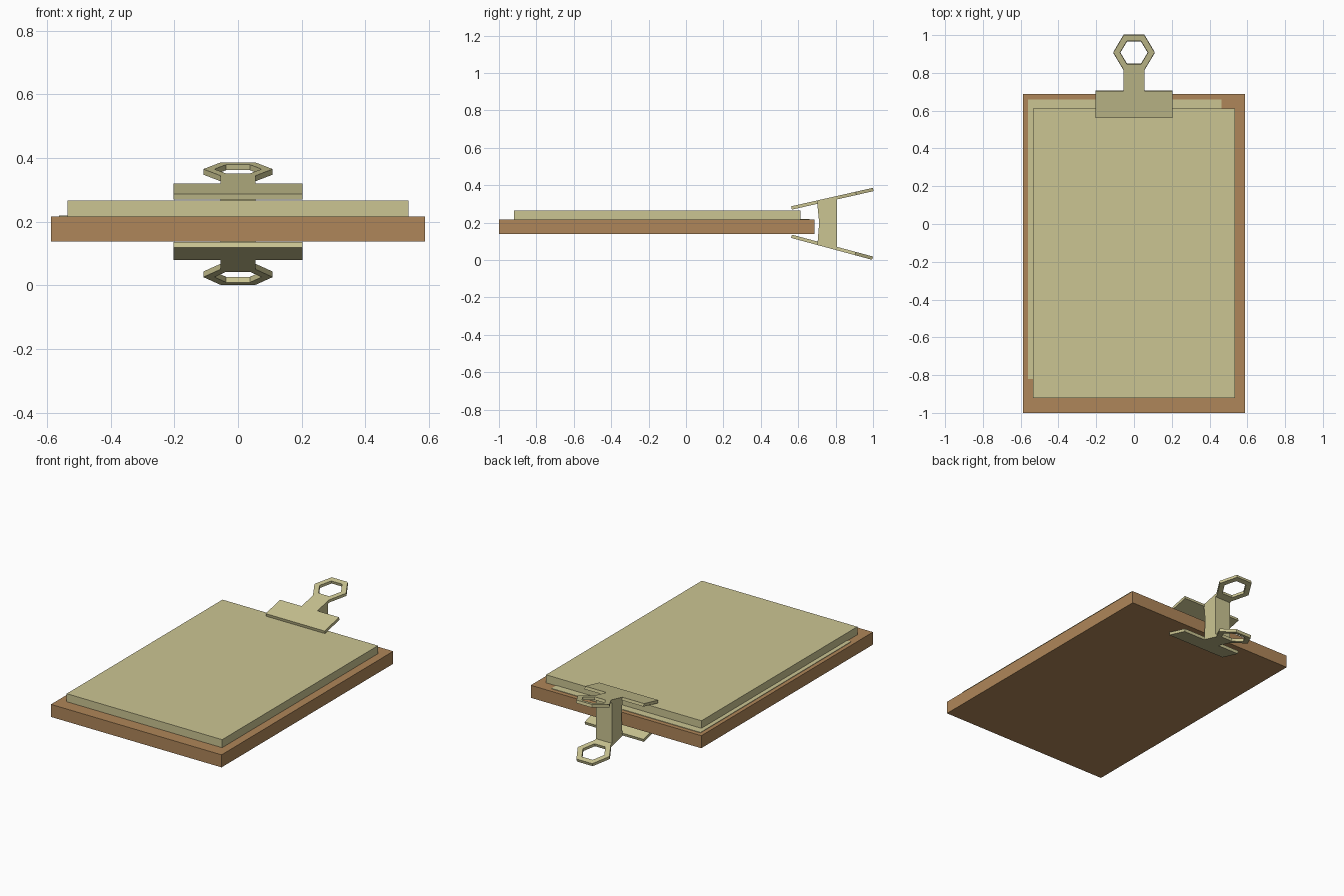
import bpy, bmesh
from math import sin, cos, atan, radians
from mathutils import Vector

if "Cube" in bpy.data.objects:
    bpy.data.objects.remove(bpy.data.objects["Cube"])


def material(name, rgb):
    m = bpy.data.materials.new(name)
    m.diffuse_color = (*rgb, 1)
    m.use_nodes = True
    m.node_tree.nodes["Principled BSDF"].inputs["Base Color"].default_value = m.diffuse_color
    return m


WOOD = material("wood", (0.43, 0.24, 0.10))
CREAM = material("cream", (0.60, 0.56, 0.29))


def finish(name, bm, mat):
    bmesh.ops.recalc_face_normals(bm, faces=bm.faces)
    me = bpy.data.meshes.new(name)
    bm.to_mesh(me)
    bm.free()
    me.materials.append(mat)
    ob = bpy.data.objects.new(name, me)
    bpy.context.collection.objects.link(ob)
    return ob


def extrude(bm, vec):
    r = bmesh.ops.extrude_face_region(bm, geom=bm.faces[:])
    moved = [v for v in r["geom"] if isinstance(v, bmesh.types.BMVert)]
    bmesh.ops.translate(bm, verts=moved, vec=vec)


def slab(name, x0, x1, y0, y1, z0, z1, mat):
    bm = bmesh.new()
    bm.faces.new([bm.verts.new((x, y, z0)) for x, y in
                  ((x0, y0), (x1, y0), (x1, y1), (x0, y1))])
    extrude(bm, (0, 0, z1 - z0))
    return finish(name, bm, mat)


# Board and the two layers of paper
slab("board", -0.587, 0.587, -1.0, 0.688, 0.138, 0.216, WOOD)
slab("lower_sheet", -0.562, 0.464, -0.82, 0.66, 0.215, 0.219, CREAM)
slab("paper_stack", -0.535, 0.535, -0.92, 0.612, 0.215, 0.266, CREAM)


# Clip jaw: wide plate, stem and hexagonal finger ring, tilted about x
def jaw(name, z0, slope, thickness):
    a = atan(slope)
    bm = bmesh.new()
    R, r, cy = 0.109, 0.074, 0.354
    s, neck = R / 2, cy - R * cos(radians(30))

    def vert(x, d):
        return bm.verts.new((x, 0.562 + d * cos(a), z0 + d * sin(a)))

    half = [(0.203, 0), (0.203, 0.145), (s, 0.145), (s, neck)]
    outline = half + [(-x, d) for x, d in reversed(half)]
    bm.faces.new([vert(*p) for p in outline])

    def hexagon(rad):
        return [vert(rad * cos(radians(60 * i)), cy + rad * sin(radians(60 * i)))
                for i in range(6)]

    outer, inner = hexagon(R), hexagon(r)
    for i in range(6):
        j = (i + 1) % 6
        bm.faces.new((outer[i], outer[j], inner[j], inner[i]))
    bmesh.ops.remove_doubles(bm, verts=bm.verts[:], dist=1e-4)
    extrude(bm, Vector((0, -sin(a), cos(a))) * thickness)
    return finish(name, bm, CREAM)


jaw("upper_jaw", 0.287, 0.226, -0.018)
jaw("lower_jaw", 0.118, -0.27, 0.018)

# Spring post joining the jaws, with slanted ends and a slightly hollow front
bm = bmesh.new()
profile = [(0.703, 0.088), (0.712, 0.2), (0.701, 0.308), (0.806, 0.332), (0.806, 0.062)]
bm.faces.new([bm.verts.new((-0.0545, y, z)) for y, z in profile])
extrude(bm, (0.109, 0, 0))
finish("spring_post", bm, CREAM)
